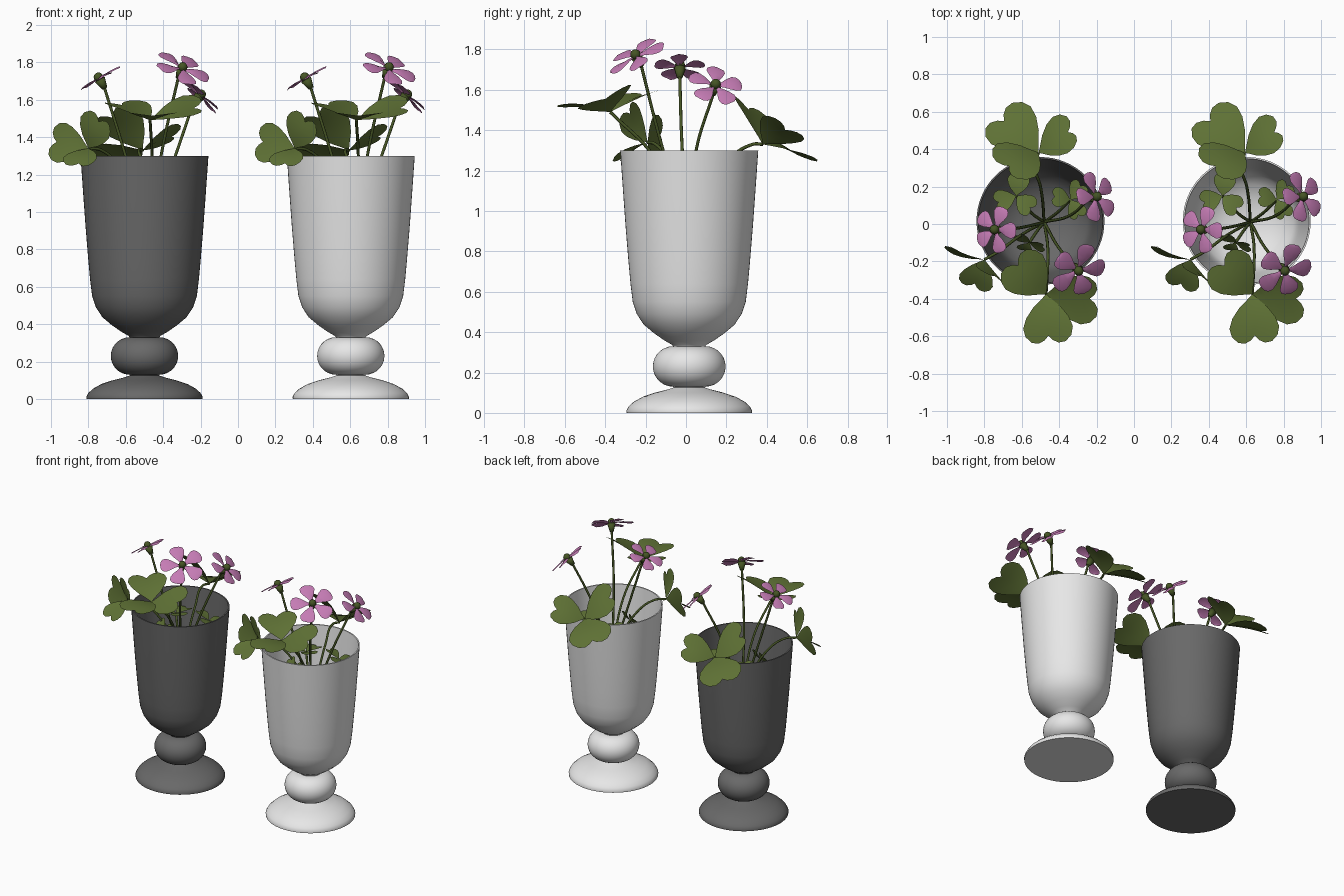
import bpy, bmesh, math
from mathutils import Vector, Matrix

if "Cube" in bpy.data.objects:
    bpy.data.objects.remove(bpy.data.objects["Cube"])


def material(name, rgb):
    m = bpy.data.materials.new(name)
    m.diffuse_color = (*rgb, 1)
    m.use_nodes = True
    m.node_tree.nodes["Principled BSDF"].inputs["Base Color"].default_value = m.diffuse_color
    return m


GREY = material("dark_grey", (0.14, 0.14, 0.14))
WHITE = material("white", (0.8, 0.8, 0.8))
LEAF = material("leaf_green", (0.115, 0.168, 0.036))
STEM = material("stem_green", (0.06, 0.09, 0.018))
PINK = material("petal_pink", (0.56, 0.20, 0.46))

CX, CY = -0.5, 0.016        # left vase axis
STEP = 1.103                # distance to the right vase


def add(name, data, x=0.0, y=0.0):
    ob = bpy.data.objects.new(name, data)
    bpy.context.collection.objects.link(ob)
    ob.location = (x, y, 0)
    return ob


def finish(bm, name, *mats):
    me = bpy.data.meshes.new(name)
    for f in bm.faces:
        f.smooth = True
    bm.to_mesh(me)
    bm.free()
    for m in mats:
        me.materials.append(m)
    return me


# ---- vase: turned profile with foot, bulb and thin-walled cup
foot = [(0, 0), (.31, 0), (.311, .012), (.30, .032), (.275, .055), (.23, .08),
        (.17, .10), (.11, .115), (.077, .126)]
bulb = [(.08 + .10 * math.sin(t), .23 - .10 * math.cos(t))
        for t in (math.pi * i / 14 for i in range(15))]
cup = [(.085, .337), (.125, .36), (.175, .395), (.225, .437), (.26, .49), (.28, .55),
       (.291, .64), (.301, .75), (.315, .92), (.328, 1.1), (.342, 1.3)]
inside = [(.333, 1.3), (.318, 1.1), (.305, .92), (.291, .75), (.281, .64), (.27, .56),
          (.25, .5), (.2, .45), (.12, .41), (0, .395)]


def lathe(profile, sides=64):
    bm = bmesh.new()
    rings = []
    for r, z in profile:
        if r == 0:
            rings.append([bm.verts.new((0, 0, z))] * sides)
        else:
            rings.append([bm.verts.new((r * math.cos(a), r * math.sin(a), z))
                          for a in (2 * math.pi * i / sides for i in range(sides))])
    for lo, hi in zip(rings, rings[1:]):
        for i in range(sides):
            j = (i + 1) % sides
            bm.faces.new(list(dict.fromkeys((lo[i], lo[j], hi[j], hi[i]))))
    bmesh.ops.recalc_face_normals(bm, faces=bm.faces)
    return bm


for name, mat, x in (("grey_vase", GREY, CX), ("white_vase", WHITE, CX + STEP)):
    ob = add(name, finish(lathe(foot + bulb + cup + inside), name, mat), x, CY)
    bpy.ops.object.select_all(action='DESELECT')
    ob.select_set(True)
    bpy.context.view_layer.objects.active = ob
    bpy.ops.object.shade_smooth_by_angle(angle=math.radians(38))

# ---- leaves: heart-shaped leaflets, each given by tip point and facing
MID = (0, .1, .25, .42, .58, .7, .78, .82, .84)
EDGE = ((0, 0), (.1, .1), (.27, .28), (.48, .43), (.68, .5), (.85, .46),
        (.97, .34), (.99, .2), (.93, .08))


def leaflet(bm, base, tip, normal):
    base, d = Vector(base), Vector(tip) - Vector(base)
    size, u = d.length, d.normalized()
    n = Vector(normal)
    n = (n - u * n.dot(u)).normalized()
    v = n.cross(u)

    def pt(a, b):
        h = .13 * abs(b) + .10 * math.sin(math.pi * a) * .5
        return bm.verts.new(base + (u * a + v * b + n * h) * size)

    mid = [pt(a, 0) for a in MID]
    for s in (1, -1):
        rim = [mid[0]] + [pt(a, s * b) for a, b in EDGE[1:]]
        for i in range(len(MID) - 1):
            q = list(dict.fromkeys((mid[i], mid[i + 1], rim[i + 1], rim[i])))
            bm.faces.new(q if s < 0 else q[::-1])


def small_leaf(j, size, turn, normal):
    n = Vector(normal).normalized()
    rot = n.to_track_quat('Z', 'Y')
    out = []
    for k in range(3):
        a = turn + k * 2 * math.pi / 3
        out.append((Vector(j) + rot @ Vector((math.cos(a), math.sin(a), .1)) * size, n))
    return j, out


leaves = [
    # back leaf
    ((-.51, .38, 1.33), [((-.32, .51, 1.41), (-.1, .5, .85)),
                         ((-.73, .58, 1.26), (0, .4, .9)),
                         ((-.70, .29, 1.53), (.35, .75, .6))]),
    # left leaf
    ((-.80, -.19, 1.34), [((-1.0, -.11, 1.38), (-.3, -.9, .1)),
                          ((-.73, -.29, 1.51), (-.6, -.75, -.2)),
                          ((-.86, -.34, 1.24), (-.2, -.6, .7))]),
    # front leaf
    ((-.47, -.375, 1.49), [((-.65, -.19, 1.58), (.2, -.3, .9)),
                           ((-.455, -.64, 1.51), (0, .1, 1)),
                           ((-.19, -.40, 1.56), (-.2, -.4, .9))]),
    # young leaves inside the cup
    small_leaf((-.63, .15, 1.16), .12, math.radians(95), (-.1, .1, 1)),
    small_leaf((-.34, .13, 1.19), .11, math.radians(50), (.3, .2, .9)),
    small_leaf((-.56, -.10, 1.14), .09, math.radians(20), (-.3, -.8, .5)),
]
bm = bmesh.new()
for joint, parts in leaves:
    for tip, normal in parts:
        leaflet(bm, joint, tip, normal)
leaf_mesh = finish(bm, "leaves", LEAF)

# ---- blossoms: centre, facing, radius, rotation
flowers = [((-.74, -.03, 1.71), (-.50, .02, .86), .128, .3),
           ((-.205, .145, 1.62), (.66, .18, .73), .138, .1),
           ((-.30, -.245, 1.765), (.36, -.45, .82), .155, .6)]
PETAL = ((.12, .05), (.3, .13), (.5, .25), (.72, .34), (.88, .31), (.97, .19))


def blossom(bm, centre, normal, radius, turn):
    rot = Vector(normal).normalized().to_track_quat('Z', 'Y').to_matrix().to_4x4()
    frame = Matrix.Translation(centre) @ rot
    for k in range(5):
        m = frame @ Matrix.Rotation(turn + k * 2 * math.pi / 5, 4, 'Z')
        rows = [[bm.verts.new(m @ (Vector((a, s * b, .16 * math.sqrt(a) - .12 * a * a
                                           - .05 * abs(s) + .02 * s)) * radius))
                 for s in (-1, 0, 1)] for a, b in PETAL]
        end = bm.verts.new(m @ (Vector((1, 0, .02)) * radius))
        for p, q in zip(rows, rows[1:]):
            for i in (0, 1):
                bm.faces.new((p[i], q[i], q[i + 1], p[i + 1]))
        for i in (0, 1):
            bm.faces.new((rows[-1][i], end, rows[-1][i + 1]))
    # green throat and calyx
    eye = bmesh.ops.create_uvsphere(bm, u_segments=12, v_segments=6, radius=.026,
                                    matrix=frame @ Matrix.Translation((0, 0, .012)))
    calyx = bmesh.ops.create_cone(bm, cap_ends=True, segments=10, radius1=.014, radius2=.030,
                                  depth=.055, matrix=frame @ Matrix.Translation((0, 0, -.03)))
    for v in eye["verts"] + calyx["verts"]:
        for f in v.link_faces:
            f.material_index = 1


bm = bmesh.new()
for fl in flowers:
    blossom(bm, *fl)
blossom_mesh = finish(bm, "blossoms", PINK, STEM)

# ---- stems: curves fanning out from one root inside the cup
ROOT = Vector((-.48, .01, .88))
ends = [Vector(c) - Vector(n).normalized() * .05 for c, n, _, _ in flowers]
paths = [
    [(-.61, -.02, 1.33), ends[0]],
    [(-.335, .05, 1.30), ends[1]],
    [(-.40, -.13, 1.36), ends[2]],
    [(-.50, .20, 1.24), (-.53, .33, 1.33), leaves[0][0]],
    [(-.62, -.07, 1.22), (-.73, -.15, 1.33), leaves[1][0]],
    [(-.46, -.16, 1.27), leaves[2][0]],
    [(-.56, .07, 1.08), leaves[3][0]],
    [(-.40, .07, 1.08), leaves[4][0]],
    [(-.52, -.04, 1.05), leaves[5][0]],
]
stem_curve = bpy.data.curves.new("stems", 'CURVE')
stem_curve.dimensions = '3D'
stem_curve.bevel_depth = .008
stem_curve.bevel_resolution = 2
stem_curve.resolution_u = 8
stem_curve.use_fill_caps = True
stem_curve.materials.append(STEM)
for path in paths:
    pts = [ROOT] + path
    sp = stem_curve.splines.new('BEZIER')
    sp.bezier_points.add(len(pts) - 1)
    for bp, p in zip(sp.bezier_points, pts):
        bp.co = p
        bp.handle_left_type = bp.handle_right_type = 'AUTO'

# ---- the same plant in both vases
for side, x in (("left", 0), ("right", STEP)):
    add(side + "_leaves", leaf_mesh, x)
    add(side + "_blossoms", blossom_mesh, x)
    add(side + "_stems", stem_curve, x)
